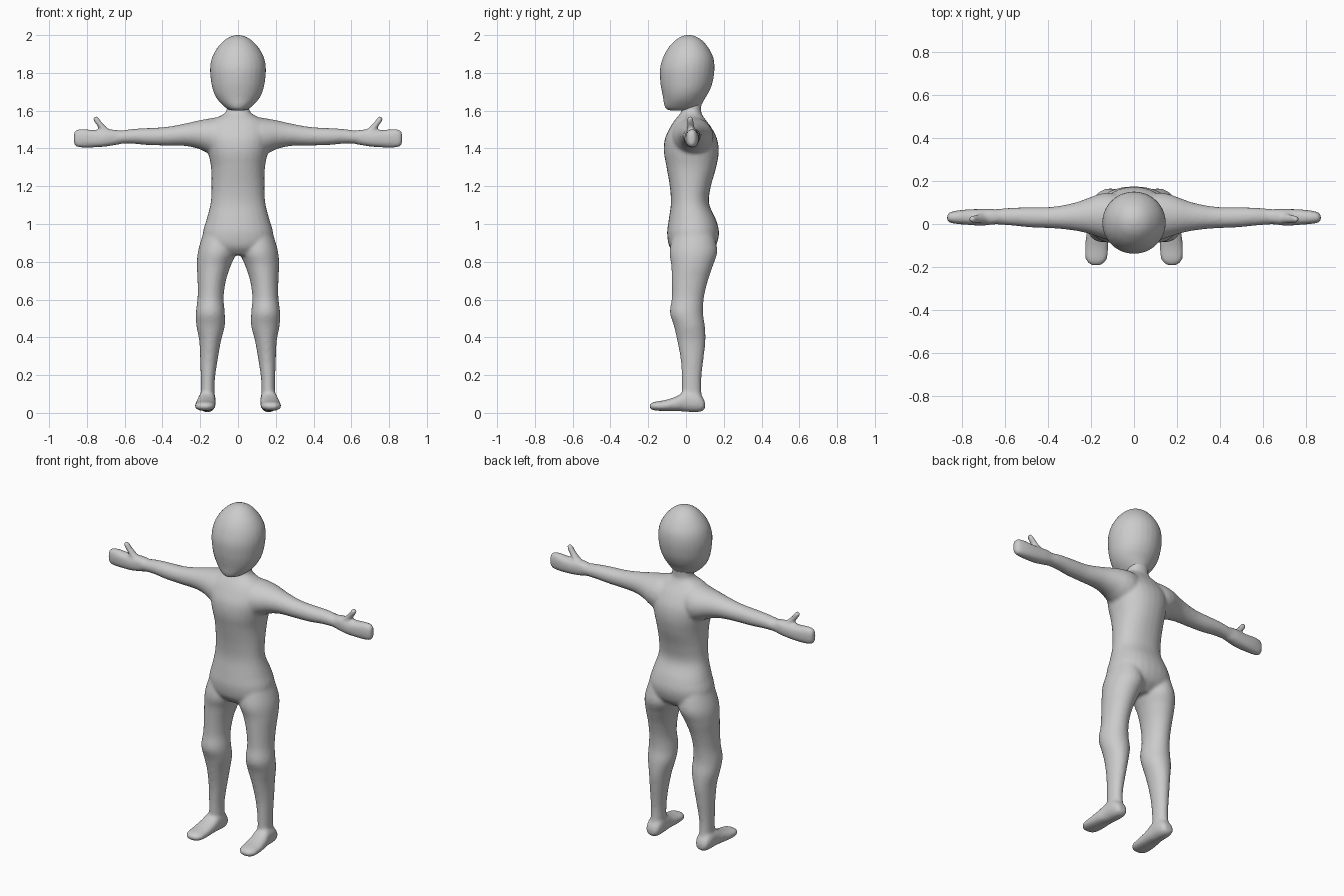
import bpy, bmesh, math
from mathutils import Vector

grey = bpy.data.materials.new("plain grey")
grey.diffuse_color = (0.6, 0.6, 0.6, 1)
SIDES, STEPS = 28, 5


def spline(a, b, c, d, t):
    # smooth interpolation between section values b and c
    return [0.5 * (2 * q + (r - p) * t + (2 * p - 5 * q + 4 * r - s) * t * t
                   + (3 * q - p - 3 * r + s) * t ** 3) for p, q, r, s in zip(a, b, c, d)]


def loft(bm, axis, rows, side=1, power=2.0):
    """rows: position along axis, then low/high limits on the other two axes."""
    last = len(rows) - 1
    sections = []
    for i in range(last):
        four = [rows[max(0, min(last, k))] for k in (i - 1, i, i + 1, i + 2)]
        sections += [spline(*four, s / STEPS) for s in range(STEPS)]
    sections.append(rows[-1])
    rings = []
    for t, a0, a1, b0, b1 in sections:
        ring = []
        for k in range(SIDES):
            c, s = math.cos(math.tau * k / SIDES), math.sin(math.tau * k / SIDES)
            u = (a0 + a1) / 2 + (a1 - a0) / 2 * math.copysign(abs(c) ** (2 / power), c)
            v = (b0 + b1) / 2 + (b1 - b0) / 2 * math.copysign(abs(s) ** (2 / power), s)
            p = {"x": (t, u, v), "y": (u, t, v), "z": (u, v, t)}[axis]
            ring.append(bm.verts.new((p[0] * side, p[1], p[2])))
        rings.append(ring)
    faces = [bm.faces.new(rings[0]), bm.faces.new(rings[-1])]
    for r, q in zip(rings, rings[1:]):
        faces += [bm.faces.new((r[k], r[(k + 1) % SIDES], q[(k + 1) % SIDES], q[k]))
                  for k in range(SIDES)]
    bmesh.ops.recalc_face_normals(bm, faces=faces)


def finish(name, bm, voxel, rounds):
    mesh = bpy.data.meshes.new(name)
    bm.to_mesh(mesh)
    bm.free()
    mesh.materials.append(grey)
    ob = bpy.data.objects.new(name, mesh)
    bpy.context.collection.objects.link(ob)
    # fuse overlapping volumes into one soft skin
    fuse = ob.modifiers.new("fuse", "REMESH")
    fuse.mode, fuse.voxel_size, fuse.use_smooth_shade = "VOXEL", voxel, True
    soft = ob.modifiers.new("soften", "SMOOTH")
    soft.factor, soft.iterations = 0.5, rounds
    return ob


body = bmesh.new()

# torso and neck
loft(body, "z", [
    (0.835, -.10, .10, -.05, .10), (0.88, -.18, .18, -.088, .155),
    (0.95, -.187, .187, -.10, .175), (1.02, -.168, .168, -.092, .16),
    (1.11, -.145, .145, -.08, .122), (1.20, -.14, .14, -.086, .132),
    (1.30, -.143, .143, -.103, .16), (1.38, -.158, .158, -.117, .173),
    (1.45, -.17, .17, -.112, .165), (1.51, -.165, .165, -.085, .135),
    (1.55, -.135, .135, -.06, .105), (1.58, -.08, .08, -.035, .085),
    (1.605, -.06, .06, -.022, .08), (1.66, -.06, .06, -.03, .085)], power=2.2)

for side in (1, -1):
    # leg
    loft(body, "z", [
        (0.97, .03, .178, -.06, .14), (0.86, .008, .211, -.087, .166),
        (0.78, .038, .217, -.078, .143), (0.70, .064, .214, -.075, .116),
        (0.61, .076, .214, -.075, .095), (0.53, .07, .223, -.085, .09),
        (0.46, .07, .22, -.064, .10), (0.38, .09, .205, -.046, .103),
        (0.28, .108, .20, -.028, .092), (0.18, .122, .197, -.022, .081),
        (0.10, .124, .197, -.022, .082), (0.03, .125, .2, -.02, .088)], side)
    # foot
    loft(body, "y", [
        (.101, .15, .18, .03, .05), (.093, .13, .197, .013, .075),
        (.06, .118, .208, .004, .11), (.0, .118, .212, .006, .115),
        (-.05, .118, .222, .010, .088), (-.11, .119, .228, .010, .068),
        (-.16, .125, .226, .012, .06), (-.183, .14, .212, .018, .052),
        (-.193, .16, .195, .028, .042)], side, 2.3)
    # arm
    loft(body, "x", [
        (.04, -.07, .13, 1.36, 1.565), (.11, -.075, .145, 1.355, 1.565),
        (.16, -.062, .14, 1.375, 1.557), (.21, -.045, .122, 1.398, 1.548),
        (.28, -.03, .098, 1.413, 1.532), (.38, -.02, .08, 1.415, 1.514),
        (.48, -.016, .078, 1.418, 1.508), (.56, -.008, .076, 1.425, 1.503),
        (.64, -.002, .07, 1.424, 1.492), (.70, 0, .066, 1.42, 1.487)], side)
    # hand
    loft(body, "x", [
        (.60, .005, .062, 1.428, 1.49), (.66, -.003, .07, 1.416, 1.50),
        (.71, -.008, .07, 1.409, 1.497), (.77, -.004, .068, 1.405, 1.498),
        (.82, .0, .063, 1.404, 1.503), (.855, .006, .055, 1.409, 1.499),
        (.869, .016, .042, 1.425, 1.483)], side, 2.4)
    # thumb
    loft(body, "z", [
        (1.45, .64, .72, .005, .05), (1.485, .665, .722, .003, .05),
        (1.52, .703, .746, .004, .045), (1.55, .73, .766, .004, .04),
        (1.566, .738, .764, .009, .034), (1.571, .744, .758, .015, .028)], side)
finish("body", body, 0.009, 6)

# head
head = bmesh.new()
loft(head, "z", [
    (1.601, -.03, .03, -.08, .04), (1.608, -.055, .055, -.105, .066),
    (1.63, -.082, .082, -.116, .082), (1.66, -.109, .109, -.12, .098),
    (1.70, -.13, .13, -.128, .122), (1.75, -.142, .142, -.136, .141),
    (1.82, -.148, .148, -.138, .151), (1.88, -.138, .138, -.122, .145),
    (1.93, -.112, .112, -.096, .121), (1.97, -.076, .076, -.06, .088),
    (1.99, -.045, .045, -.03, .058), (2.0, -.015, .015, .0, .03)])
finish("head", head, 0.009, 4)
